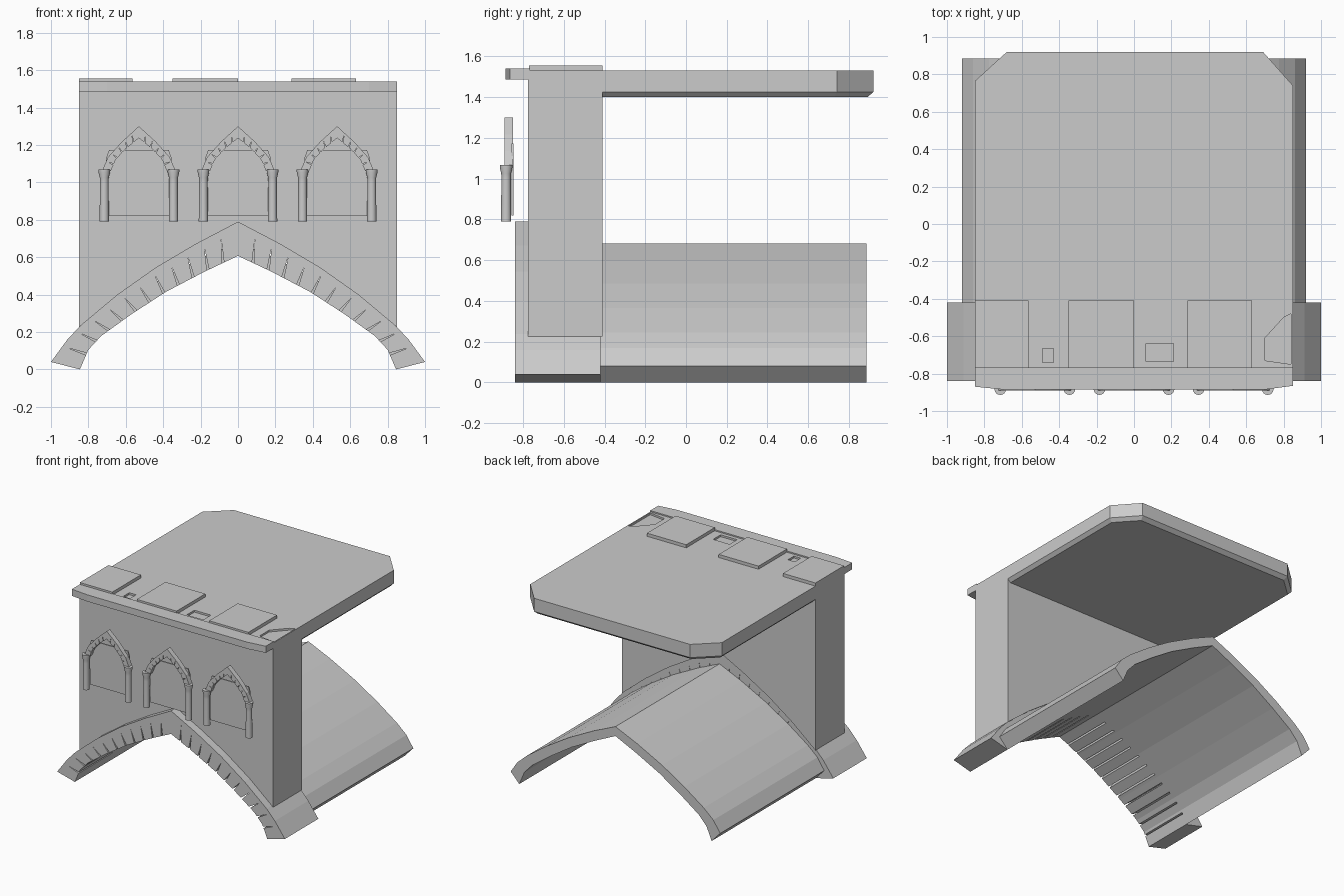
import bpy, bmesh, math
from mathutils import Vector

if "Cube" in bpy.data.objects:
    bpy.data.objects.remove(bpy.data.objects["Cube"])


def finish(name, bm):
    bmesh.ops.recalc_face_normals(bm, faces=bm.faces)
    me = bpy.data.meshes.new(name)
    bm.to_mesh(me)
    bm.free()
    ob = bpy.data.objects.new(name, me)
    bpy.context.collection.objects.link(ob)
    return ob


def loft(name, rings):
    """Closed solid through rings of equal point count."""
    bm = bmesh.new()
    vs = [[bm.verts.new(p) for p in r] for r in rings]
    n = len(vs[0])
    for a, b in zip(vs, vs[1:]):
        for i in range(n):
            bm.faces.new((a[i], a[(i + 1) % n], b[(i + 1) % n], b[i]))
    bm.faces.new(vs[0])
    bm.faces.new(vs[-1])
    return finish(name, bm)


def prism_y(name, pts, y0, y1):
    return loft(name, [[(x, y, z) for x, z in pts] for y in (y0, y1)])


def prism_z(name, pts, z0, z1):
    return loft(name, [[(x, y, z) for x, y in pts] for z in (z0, z1)])


def rect(x0, x1, y0, y1):
    return [(x0, y0), (x1, y0), (x1, y1), (x0, y1)]


def mirror(half):
    """Half outline (spring to apex) -> full outline."""
    return half + [(-x, z) for x, z in half[-2::-1]]


def fractions(pts):
    d = [0]
    for a, b in zip(pts, pts[1:]):
        d.append(d[-1] + math.dist(a, b))
    return [v / d[-1] for v in d]


def sample(pts, t):
    f = fractions(pts)
    for i in range(len(pts) - 1):
        if t <= f[i + 1]:
            return Vector(pts[i]).lerp(Vector(pts[i + 1]), (t - f[i]) / (f[i + 1] - f[i]))
    return Vector(pts[-1])


def notched(inner, outer, n, dt, depth=0.75):
    """Inner half outline with slits that separate the arch stones."""
    cuts = [k / n for k in range(1, n)]
    items = [(t, p) for t, p in zip(fractions(inner), inner)
             if all(abs(t - c) > dt * 1.2 for c in cuts)]
    for c in cuts:
        items += [(c - dt, tuple(sample(inner, c - dt))),
                  (c, tuple(sample(inner, c).lerp(sample(outer, c), depth))),
                  (c + dt, tuple(sample(inner, c + dt)))]
    return [p for t, p in sorted(items)]


def arch(name, inner, outer, y0, y1, cx=0, n=0, dt=0.005):
    if n:
        inner = notched(inner, outer, n, dt)
    pts = mirror(outer) + mirror(inner)[::-1]
    return prism_y(name, [(x + cx, z) for x, z in pts], y0, y1)


# Main arch and the vault behind it
inner = [(.845, 0), (.80, .105), (.73, .18), (.57, .295), (.385, .415), (.18, .522), (0, .607)]
outer = [(1, .04), (.912, .16), (.84, .237), (.645, .40), (.44, .545), (.225, .672), (0, .79)]
shell = [(.92, .08), (.86, .17), (.775, .245), (.605, .365), (.41, .485), (.19, .598), (0, .682)]
arch("front_arch_stones", inner, outer, -.84, -.42, n=12, dt=.006)
arch("vault", inner, shell, -.42, .885)

# Wall resting on the arch
base = [(.85, .225)] + [(x, z - .005) for x, z in outer[3:]]
wall = prism_y("wall", [(-.85, 1.53)] + [(.85, 1.53)] + mirror(base), -.775, -.41)

# Shallow worn pits in the wall top
pits = [rect(-.49, -.43, -.74, -.665), rect(.065, .21, -.735, -.64),
        [(.70, -.73), (.84, -.75), (.84, -.48), (.80, -.50), (.70, -.61)]]
for i, p in enumerate(pits):
    cutter = prism_z(f"pit_cutter_{i}", p, 1.515, 1.6)
    cutter.hide_render = True
    cutter.hide_set(True)
    m = wall.modifiers.new("pit", "BOOLEAN")
    m.operation = "DIFFERENCE"
    m.solver = "EXACT"
    m.object = cutter

# Roof slab with cut back corners and a chamfered underside
top = [(-.85, -.41), (.85, -.41), (.85, .74), (.69, .92), (-.68, .92), (-.85, .765)]
low = [(-.825, -.41), (.825, -.41), (.825, .73), (.68, .89), (-.67, .89), (-.825, .75)]
loft("roof_slab", [[(x, y, z) for x, y in r] for r, z in ((low, 1.4), (top, 1.425), (top, 1.53))])

# Cornice
prism_z("cornice", [(-.85, -.765), (-.85, -.87), (-.70, -.885), (.70, -.885),
                    (.85, -.865), (.85, -.765)], 1.487, 1.54)

# Raised paving slabs on the wall top
for i, (x0, x1) in enumerate([(-.85, -.565), (-.35, 0), (.285, .63)]):
    prism_z(f"top_slab_{i}", rect(x0, x1, -.77, -.41), 1.52, 1.555)

# Windows: pane, two columns and a small stone arch
w_in = [(.150, 1.06), (.125, 1.12), (.07, 1.18), (0, 1.237)]
w_out = [(.195, 1.065), (.165, 1.135), (.09, 1.218), (0, 1.30)]
pane = [(-.17, .82), (.17, .82), (.175, 1.13), (.16, 1.172), (-.16, 1.172), (-.175, 1.13)]
column = [(.79, .025), (1.0, .023), (1.025, .024), (1.055, .031), (1.068, .031)]
for w, cx in enumerate((-.53, 0, .53)):
    prism_y(f"window_pane_{w}", [(x + cx, z) for x, z in pane], -.857, -.847)
    arch(f"window_arch_{w}", w_in, w_out, -.89, -.85, cx, n=6, dt=.015)
    for side in (-1, 1):
        rings = [[(cx + side * .185 + r * math.cos(a * math.pi / 8),
                   -.883 + r * math.sin(a * math.pi / 8), z) for a in range(16)]
                 for z, r in column]
        ob = loft(f"window_column_{w}_{'left' if side < 0 else 'right'}", rings)
        bpy.ops.object.select_all(action="DESELECT")
        ob.select_set(True)
        bpy.context.view_layer.objects.active = ob
        bpy.ops.object.shade_smooth_by_angle(angle=math.radians(40))
